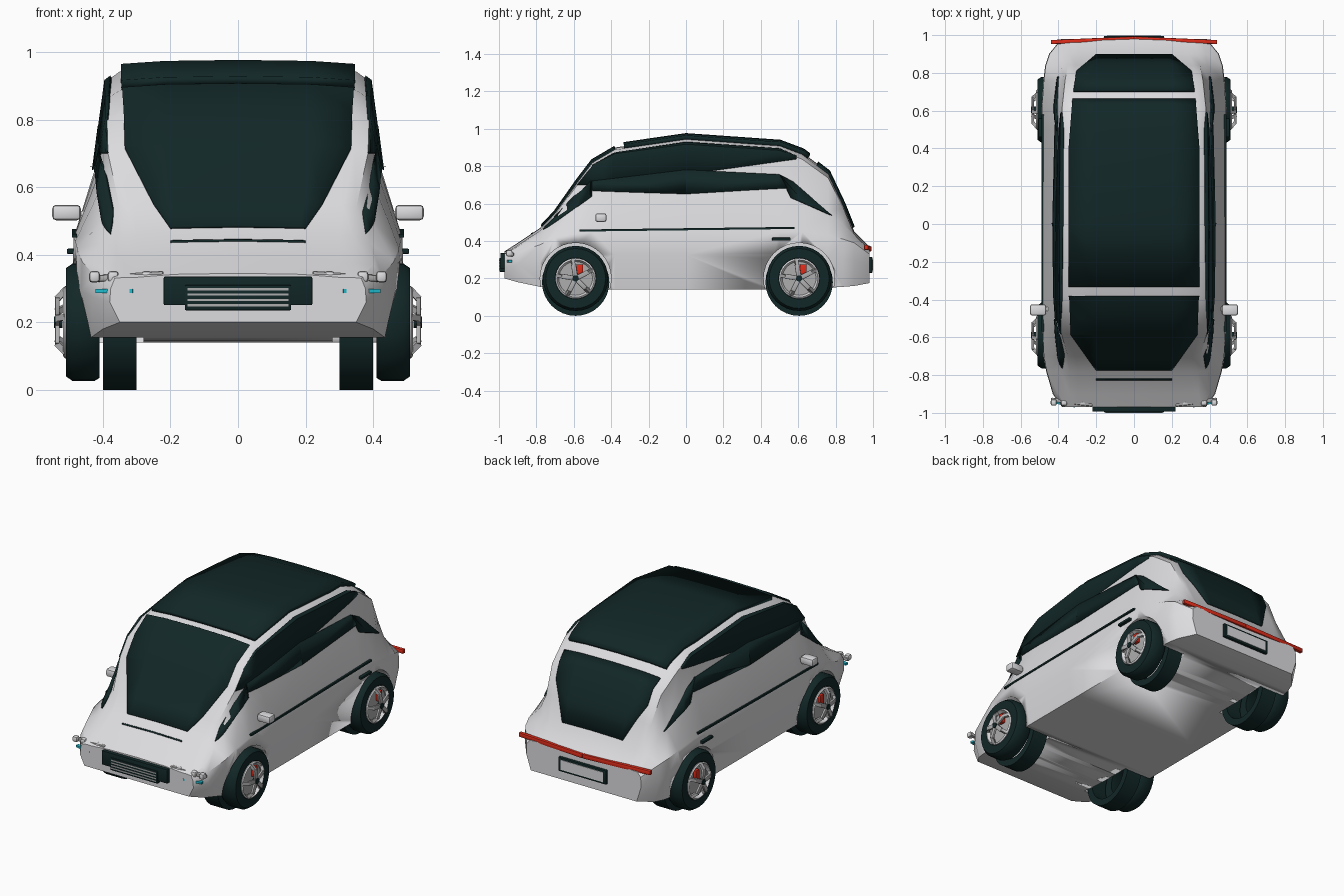
import bpy, bmesh, math
from mathutils import Vector, Matrix

if "Cube" in bpy.data.objects:
    bpy.data.objects.remove(bpy.data.objects["Cube"])


def material(name, r, g, b):
    m = bpy.data.materials.new(name)
    m.use_nodes = True
    m.diffuse_color = (r, g, b, 1)
    m.node_tree.nodes["Principled BSDF"].inputs["Base Color"].default_value = (r, g, b, 1)
    return m


WHITE = material("white_paint", 0.72, 0.72, 0.74)
DARK = material("dark_glass_and_rubber", 0.006, 0.02, 0.02)
SILVER = material("silver_metal", 0.42, 0.42, 0.43)
RED = material("red", 0.75, 0.025, 0.01)
CYAN = material("cyan_light", 0.015, 0.5, 0.62)


def finish(name, bm, mat, angle=40):
    """Turn a bmesh into a smooth-shaded object with sharp edges kept."""
    mesh = bpy.data.meshes.new(name)
    bm.to_mesh(mesh)
    bm.free()
    ob = bpy.data.objects.new(name, mesh)
    bpy.context.collection.objects.link(ob)
    mesh.materials.append(mat)
    bpy.ops.object.select_all(action="DESELECT")
    ob.select_set(True)
    bpy.context.view_layer.objects.active = ob
    bpy.ops.object.shade_smooth_by_angle(angle=math.radians(angle))
    return ob


def box(name, center, size, mat, bevel=0.0, turn=None):
    bm = bmesh.new()
    bmesh.ops.create_cube(bm, size=1)
    bmesh.ops.scale(bm, vec=size, verts=bm.verts)
    if bevel:
        bmesh.ops.bevel(bm, geom=bm.edges[:], offset=bevel, segments=2,
                        profile=0.5, affect="EDGES")
    if turn:
        bmesh.ops.transform(bm, matrix=turn, verts=bm.verts)
    bmesh.ops.translate(bm, vec=center, verts=bm.verts)
    return finish(name, bm, mat)


def bar(name, a, b, width, height, mat, bevel=0.0):
    """Box stretched between two points, kept level across."""
    a, b = Vector(a), Vector(b)
    turn = (b - a).to_track_quat("X", "Z").to_matrix().to_4x4()
    return box(name, (a + b) / 2, ((b - a).length, width, height), mat, bevel, turn)


def lathe(name, profile, center, side, mat, steps=32):
    """Spin a closed (x, radius) profile around the axle."""
    bm = bmesh.new()
    rings = []
    for i in range(steps):
        t = math.tau * i / steps
        rings.append([bm.verts.new((side * x, r * math.cos(t), r * math.sin(t)))
                      for x, r in profile])
    n = len(profile)
    for i in range(steps):
        p, q = rings[i], rings[(i + 1) % steps]
        for j in range(n):
            k = (j + 1) % n
            bm.faces.new((p[j], p[k], q[k], q[j]))
    bmesh.ops.remove_doubles(bm, verts=bm.verts, dist=1e-5)
    bmesh.ops.recalc_face_normals(bm, faces=bm.faces)
    bmesh.ops.translate(bm, vec=center, verts=bm.verts)
    return finish(name, bm, mat)


def disc(name, x0, x1, r, center, side, mat, steps=32):
    return lathe(name, [(x0, 0), (x0, r), (x1, r), (x1, 0)], center, side, mat, steps)


# Body stations: y, floor, half width, shoulder z, belt x, belt z, roof x, top z
STATIONS = [
    (-.97, .20, .38, .30, .365, .33, .30, .345),
    (-.90, .18, .43, .34, .40, .37, .30, .39),
    (-.78, .155, .465, .38, .39, .435, .30, .47),
    (-.70, .145, .48, .42, .39, .51, .31, .555),
    (-.58, .14, .485, .44, .41, .59, .345, .725),
    (-.50, .14, .49, .45, .42, .62, .348, .83),
    (-.38, .14, .49, .45, .425, .635, .348, .90),
    (0, .14, .49, .45, .425, .65, .35, .955),
    (.50, .14, .49, .45, .42, .635, .345, .92),
    (.62, .14, .49, .45, .415, .615, .34, .875),
    (.76, .15, .48, .43, .40, .55, .325, .77),
    (.84, .155, .47, .41, .39, .49, .31, .60),
    (.90, .16, .45, .39, .38, .43, .29, .45),
    (.98, .175, .385, .33, .36, .355, .27, .37),
]


def body_shell():
    bm = bmesh.new()
    rings = []
    for y, floor, w, sh, gx, gz, rx, top in STATIONS:
        rz = top - 0.012
        half = [(w - .03, floor), (w, floor + .6 * (sh - floor)), (w - .003, sh), (gx, gz),
                (rx + .04, rz - .1 * (rz - gz)), (rx, rz), (.62 * rx, top - .003)]
        loop = half + [(0, top)] + [(-x, z) for x, z in reversed(half)]
        rings.append([bm.verts.new((x, y, z)) for x, z in loop])
    n = len(rings[0])
    for p, q in zip(rings, rings[1:]):
        for j in range(n):
            k = (j + 1) % n
            bm.faces.new((p[j], p[k], q[k], q[j]))
    bm.faces.new(rings[0])
    bm.faces.new(rings[-1])
    bmesh.ops.recalc_face_normals(bm, faces=bm.faces)
    return bm


def panel(name, outline, axis, mat, lift):
    """Trim a copy of the shell to a convex outline seen along an axis and raise it."""
    bm = body_shell()
    facing = (lambda f: abs(f.normal.x) > .3 and f.normal.z > -.1) if axis == "x" \
        else (lambda f: f.normal.z > .08)
    bmesh.ops.delete(bm, geom=[f for f in bm.faces if not facing(f)], context="FACES")
    put = (lambda a, b: Vector((0, a, b))) if axis == "x" else (lambda a, b: Vector((a, b, 0)))
    view = Vector((1, 0, 0)) if axis == "x" else Vector((0, 0, 1))
    pts = [put(*p) for p in outline]
    mid = sum(pts, Vector()) / len(pts)
    for a, b in zip(pts, pts[1:] + pts[:1]):
        out = (b - a).cross(view)
        if out.dot(mid - a) > 0:
            out.negate()
        bmesh.ops.bisect_plane(bm, geom=bm.verts[:] + bm.edges[:] + bm.faces[:],
                               plane_co=a, plane_no=out.normalized(), clear_outer=True)
    bm.normal_update()
    for v, n in [(v, v.normal.copy()) for v in bm.verts]:
        v.co += n * lift
    ob = finish(name, bm, mat)
    thick = ob.modifiers.new("thickness", "SOLIDIFY")
    thick.thickness = lift + .003
    thick.offset = -1
    return ob


def mirrored(points):
    return points + [(-x, y) for x, y in reversed(points)]


# Body with wheel arches
body = finish("body", body_shell(), WHITE, 35)
AXLES = {"front": -.59, "rear": .605}
for end, y in AXLES.items():
    for label, s in (("left", 1), ("right", -1)):
        cutter = disc(f"{end}_{label}_arch_cutter", .28, .6, .19, (0, y, .2), s, WHITE)
        cutter.hide_render = True
        cutter.hide_set(True)
        cutter.display_type = "WIRE"
        cut = body.modifiers.new("arch", "BOOLEAN")
        cut.object = cutter
        cut.solver = "EXACT"

# Glass and roof panels
panel("windscreen", mirrored([(.2, -.77), (.335, -.58), (.343, -.38)]), "z", DARK, .009)
panel("roof_panel", mirrored([(.345, -.33), (.345, .4), (.325, .65)]), "z", DARK, .022)
panel("rear_window", mirrored([(.32, .70), (.305, .80), (.2, .89)]), "z", DARK, .012)
panel("upper_side_glass", [(-.58, .675), (-.58, .71), (-.5, .80), (-.38, .868), (0, .925),
                           (.5, .89), (.59, .85), (.59, .735), (0, .785), (-.49, .73)][:8]
      + [(.4, .70), (-.4, .70)], "x", DARK, .007)
panel("front_lower_glass", [(-.77, .45), (-.6, .635), (-.5, .715), (-.5, .62), (-.72, .485)],
      "x", DARK, .008)
panel("middle_lower_glass", [(-.5, .72), (0, .78), (.5, .755), (.57, .63), (0, .65), (-.5, .62)],
      "x", DARK, .008)
panel("rear_lower_glass", [(.5, .755), (.82, .585), (.9, .43), (.78, .535), (.56, .63)],
      "x", DARK, .008)
panel("bonnet_seam", mirrored([(.2, -.826), (.2, -.819)]), "z", DARK, .003)

# Side trim, handles and mirrors
for label, s in (("left", 1), ("right", -1)):
    bar(label + "_side_trim", (s * .484, -.57, .456), (s * .484, .58, .47), .014, .011, DARK)
    box(label + "_door_handle", (s * .492, .51, .41), (.03, .10, .016), DARK, .004)
    box(label + "_mirror", (s * .508, -.455, .525), (.085, .06, .046), WHITE, .012)
    box(label + "_mirror_stalk", (s * .455, -.45, .522), (.06, .022, .016), WHITE, .004)

# Wheels
TYRE = [(.41, .10), (.41, .165), (.425, .174), (.49, .174), (.51, .16), (.51, .11), (.49, .10)]
INNER = [(.30, .14), (.30, .18), (.40, .18), (.40, .14)]
RIM = [(.49, .10), (.512, .108), (.518, .10), (.50, .09)]
for end, y in AXLES.items():
    for label, s in (("left", 1), ("right", -1)):
        name = f"{end}_{label}_"
        hub = Vector((0, y, .2))
        lathe(name + "tyre", TYRE, hub, s, DARK)
        lathe(name + "inner_tyre", INNER, (0, y, .18), s, DARK)
        lathe(name + "rim", RIM, hub, s, WHITE)
        disc(name + "brake_disc", .47, .495, .098, hub, s, SILVER)
        disc(name + "hub_cap", .52, .545, .017, hub, s, DARK, 12)
        box(name + "caliper", hub + Vector((s * .508, .022, .045)), (.02, .035, .06), RED, .004)
        for i in range(5):
            turn = Matrix.Rotation(math.radians(27 + 72 * i), 4, "X")
            box(name + "spoke", hub + turn @ Vector((s * .535, .045, 0)),
                (.013, .062, .026), SILVER, .003, turn)
            bar(name + "spoke_tip", hub + turn @ Vector((s * .535, .07, 0)),
                hub + turn @ Vector((s * .508, .1, 0)), .018, .018, SILVER)

# Grille
box("grille_upper", (0, -.975, .293), (.44, .035, .085), DARK, .004)
box("grille_lower", (0, -.98, .273), (.315, .036, .075), DARK, .004)
for i in range(4):
    box("grille_bar", (0, -.996, .25 + .016 * i), (.30, .008, .007), SILVER)

# Headlights
for label, s in (("left", 1), ("right", -1)):
    bar(label + "_headlight_bar", (s * .22, -.955, .342), (s * .44, -.93, .328),
        .022, .02, SILVER, .006)
    for x in (.27, .37, .425):
        box(label + "_headlight_lens", (s * x, -.945, .335), (.032, .034, .034), WHITE, .01)
    bar(label + "_running_light", (s * .31, -.962, .292), (s * .42, -.94, .292), .02, .012, CYAN)

# Tail light strip and plate
for label, s in (("left", 1), ("right", -1)):
    bar(label + "_tail_light", (0, .982, .358), (s * .44, .963, .366), .022, .026, RED, .004)
box("plate_frame", (0, .985, .272), (.32, .022, .085), DARK, .004)
box("number_plate", (0, .993, .272), (.285, .012, .06), WHITE)
